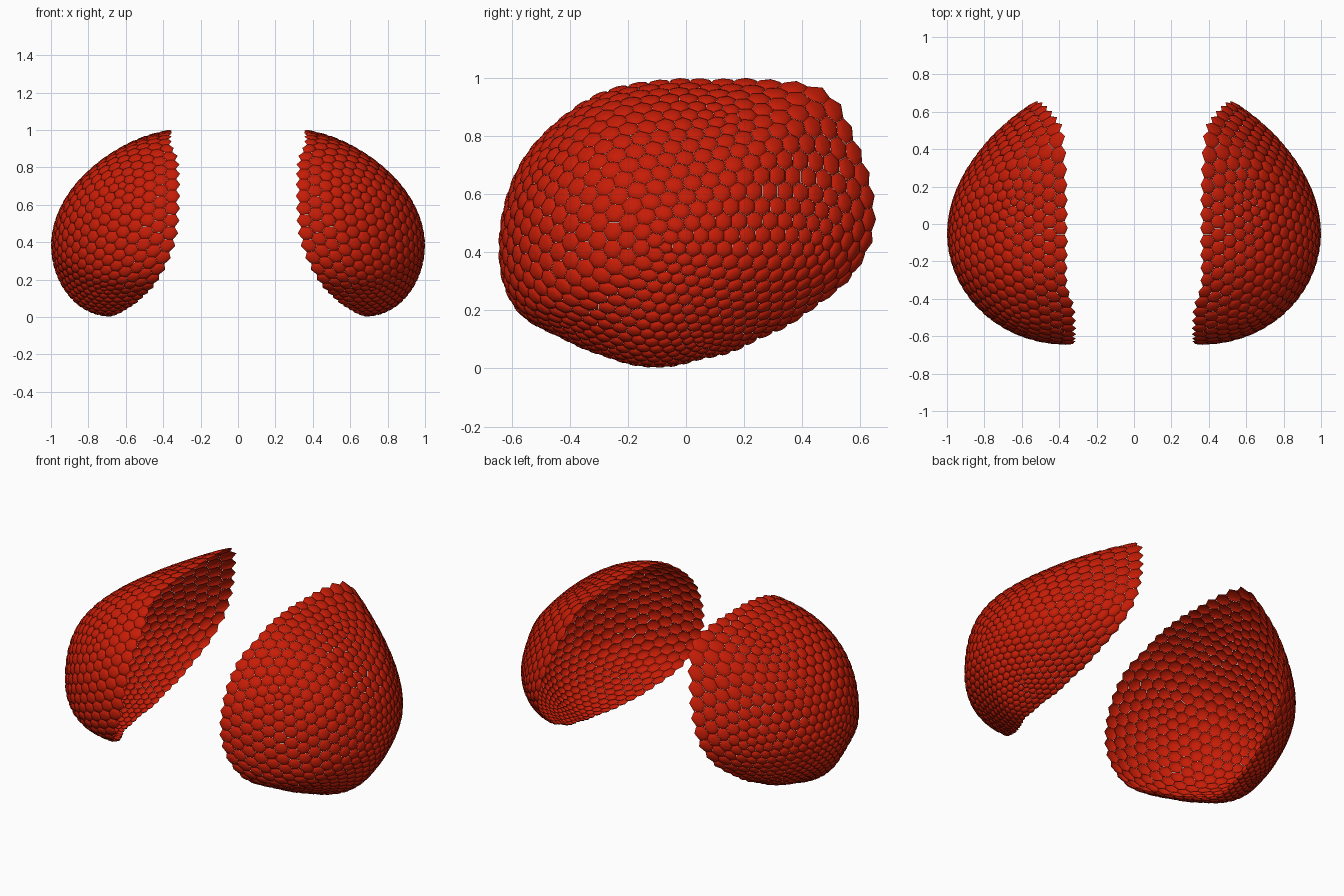
import bpy, bmesh, math
from mathutils import Vector

if "Cube" in bpy.data.objects:
    bpy.data.objects.remove(bpy.data.objects["Cube"])

# Rim of the right eye: y, z, x, flatness of the meridian leading to it
RIM = [(.635, .45, .55, .85), (.635, .58, .52, .95), (.57, .78, .46, 1.0),
       (.50, .93, .41, 1.0), (.44, .965, .40, .95), (.30, .98, .37, .7),
       (.10, .985, .35, .45), (-.10, .985, .34, .3), (-.30, .945, .34, .15),
       (-.42, .865, .345, 0), (-.555, .725, .34, 0), (-.625, .55, .34, 0), (-.64, .42, .35, 0),
       (-.63, .30, .39, 0), (-.575, .19, .45, 0), (-.43, .115, .52, 0),
       (-.28, .05, .60, 0), (-.12, .01, .69, 0), (.05, .04, .67, .1),
       (.25, .11, .64, .3), (.43, .21, .61, .5), (.575, .33, .58, .7)]
AY, AZ, AX = -.05, .38, .993          # apex of the eye
CUTS = 11                            # lens rows per icosahedron edge
polar = sorted((math.atan2(z - AZ, y - AY) % math.tau, math.hypot(y - AY, z - AZ), x, k)
               for y, z, x, k in RIM)
first, last = polar[0], polar[-1]
polar = [(last[0] - math.tau, *last[1:])] + polar + [(first[0] + math.tau, *first[1:])]


def surface(d):
    """Map a direction on the unit hemisphere (pole +x) to the eye surface."""
    theta = math.acos(max(-1, min(1, d.x)))
    phi = math.atan2(d.z, d.y) % math.tau
    for a, b in zip(polar, polar[1:]):
        if a[0] <= phi <= b[0]:
            f = (phi - a[0]) / (b[0] - a[0])
            radius, rim_x, k = (a[i] + (b[i] - a[i]) * f for i in (1, 2, 3))
            break
    s = (1 - k) * math.sin(theta) + k * theta / (math.pi / 2)
    round_h = math.copysign(math.sqrt(max(0, 1 - s * s)), d.x)
    h = (1 - k) * round_h + k * (1 - s * s)
    return Vector((rim_x + (AX - rim_x) * h,
                   AY + radius * s * math.cos(phi), AZ + radius * s * math.sin(phi)))


def facet_grid():
    """Even triangle grid over the eye; each inner vertex becomes one lens."""
    ico = bmesh.new()
    bmesh.ops.create_icosphere(ico, subdivisions=1, radius=1)
    bm = bmesh.new()
    n = CUTS
    for face in ico.faces:
        a, b, c = (v.co for v in face.verts)
        p = {(i, j): bm.verts.new((a * (n - i - j) + b * i + c * j).normalized())
             for i in range(n + 1) for j in range(n + 1 - i)}
        for i in range(n):
            for j in range(n - i):
                bm.faces.new((p[i, j], p[i + 1, j], p[i, j + 1]))
                if i + j < n - 1:
                    bm.faces.new((p[i + 1, j], p[i + 1, j + 1], p[i, j + 1]))
    ico.free()
    bmesh.ops.remove_doubles(bm, verts=bm.verts[:], dist=.001)
    for v in bm.verts:
        v.co = Vector((v.co.z, v.co.x, v.co.y))
    bmesh.ops.delete(bm, geom=[v for v in bm.verts if v.co.x < -.07], context='VERTS')
    border = {v for v in bm.verts if v.is_boundary}
    for v in border:
        side = Vector((0, v.co.y, v.co.z)).normalized()
        x = v.co.x * .4 - .06
        v.co = side * math.sqrt(1 - x * x) + Vector((x, 0, 0))
    # Relax so lenses keep a similar size all over
    for _ in range(60):
        pos = {v: surface(v.co) for v in bm.verts}
        new = {}
        for v in bm.verts:
            total, weight = Vector(), 0
            for e in v.link_edges:
                o = e.other_vert(v)
                w = (pos[o] - pos[v]).length
                total += o.co * w
                weight += w
            d = (v.co * .3 + total / weight * .7).normalized()
            if v in border:          # border only slides along the rim
                side = Vector((0, d.y, d.z)).normalized()
                d = side * math.sqrt(1 - v.co.x ** 2) + Vector((v.co.x, 0, 0))
            new[v] = d
        for v, d in new.items():
            v.co = d
    for v in bm.verts:
        v.co = surface(v.co)
    return bm, border


def build_eye(name, side, grid, border, material):
    bm = bmesh.new()
    for v in grid.verts:
        if v in border:
            continue
        corners = [f.calc_center_median() for f in v.link_faces]
        c = sum(corners, Vector()) / len(corners)
        n = sum((f.normal for f in v.link_faces), Vector()).normalized()
        if n.dot(c - Vector((.4, 0, .45))) < 0:
            n = -n
        u = (corners[0] - c).cross(n).normalized()
        w = n.cross(u)
        corners.sort(key=lambda p: math.atan2((p - c).dot(w), (p - c).dot(u)))
        # Domed lens: three shrinking rings and a cap
        rings = []
        for scale, lift in ((.99, -.003), (.8, .004), (.45, .008)):
            pts = [c + (p - c) * scale + n * lift for p in corners]
            if side < 0:
                pts = [Vector((-p.x, p.y, p.z)) for p in reversed(pts)]
            rings.append([bm.verts.new(p) for p in pts])
        for lo, hi in zip(rings, rings[1:]):
            for i in range(len(lo)):
                j = (i + 1) % len(lo)
                bm.faces.new((lo[i], lo[j], hi[j], hi[i]))
        bm.faces.new(rings[-1])
    for f in bm.faces:
        f.smooth = True
    mesh = bpy.data.meshes.new(name)
    bm.to_mesh(mesh)
    bm.free()
    mesh.materials.append(material)
    bpy.context.collection.objects.link(bpy.data.objects.new(name, mesh))


red = bpy.data.materials.new("eye_red")
red.diffuse_color = (.56, .012, .002, 1)
red.use_nodes = True
red.node_tree.nodes["Principled BSDF"].inputs["Base Color"].default_value = red.diffuse_color
grid, border = facet_grid()
grid.normal_update()
build_eye("right_compound_eye", 1, grid, border, red)
build_eye("left_compound_eye", -1, grid, border, red)
grid.free()
